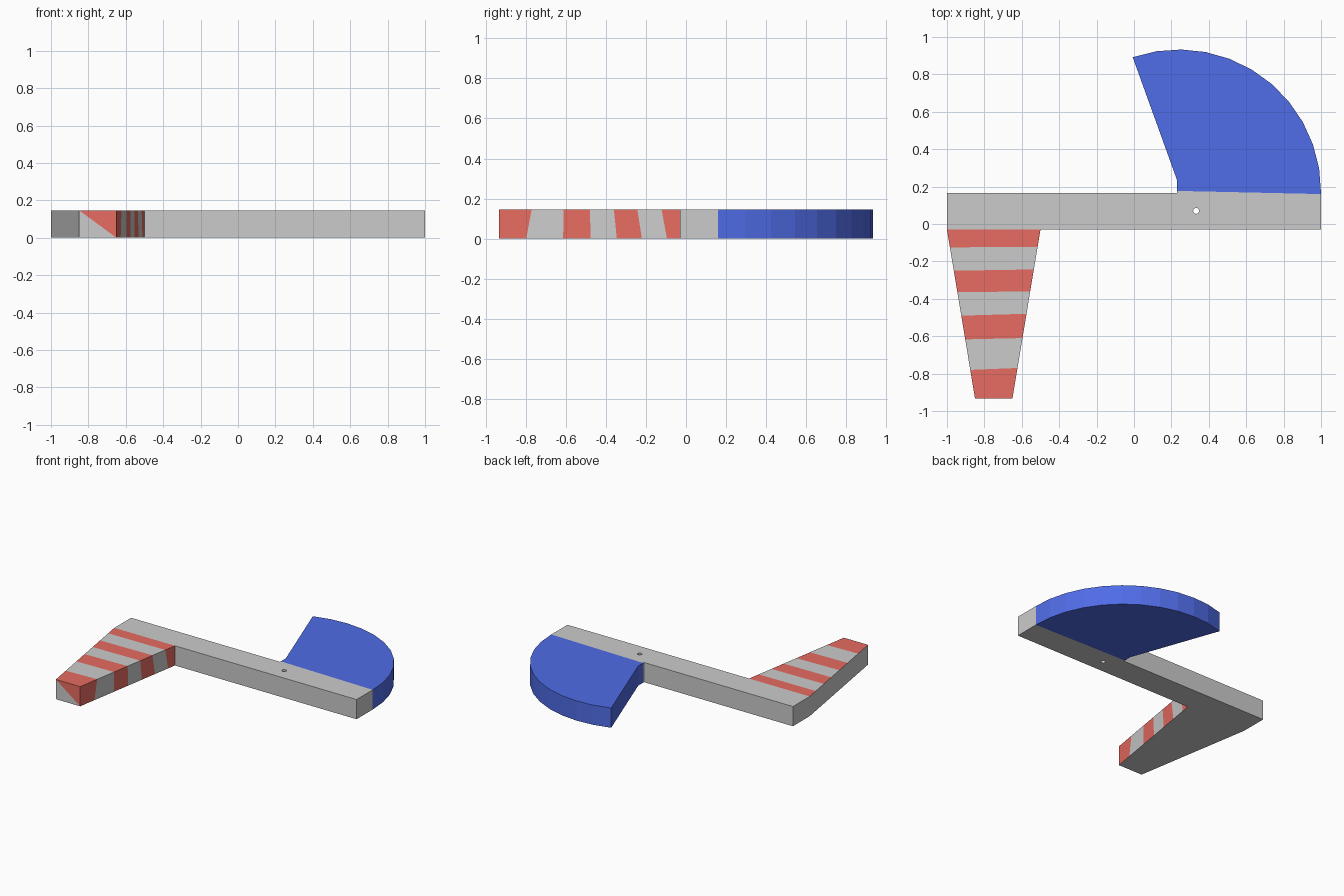
import bpy, bmesh
from math import radians, cos, sin

if "Cube" in bpy.data.objects:
    bpy.data.objects.remove(bpy.data.objects["Cube"])

H = 0.147


def material(name, rgb):
    m = bpy.data.materials.new(name)
    m.diffuse_color = (*rgb, 1)
    m.use_nodes = True
    m.node_tree.nodes["Principled BSDF"].inputs["Base Color"].default_value = m.diffuse_color
    return m


def finish(name, bm, mats=()):
    bmesh.ops.recalc_face_normals(bm, faces=bm.faces[:])
    mesh = bpy.data.meshes.new(name)
    bm.to_mesh(mesh)
    bm.free()
    for m in mats:
        mesh.materials.append(m)
    ob = bpy.data.objects.new(name, mesh)
    bpy.context.collection.objects.link(ob)
    return ob


def prism(name, profile, z0, z1, mats=()):
    bm = bmesh.new()
    face = bm.faces.new([bm.verts.new((x, y, z0)) for x, y in profile])
    top = bmesh.ops.extrude_face_region(bm, geom=[face])["geom"]
    bmesh.ops.translate(bm, vec=(0, 0, z1 - z0),
                        verts=[v for v in top if isinstance(v, bmesh.types.BMVert)])
    return finish(name, bm, mats)


grey = material("grey", (0.7, 0.7, 0.7))
red = material("red", (0.8, 0.15, 0.12))
blue = material("blue", (0.08, 0.15, 0.8))

# Long bar, its back edge meeting the blue sector
bar = prism("bar", [(-1, -0.03), (1, -0.03), (1, 0.16), (0.23, 0.177),
                    (0.23, 0.167), (-1, 0.167)], 0, H)

# Small pivot hole through the bar
hole = prism("hole_cutter", [(0.332 + 0.016 * cos(radians(a)), 0.07 + 0.016 * sin(radians(a)))
                             for a in range(0, 360, 30)], -0.1, H + 0.1)
hole.hide_render = True
hole.hide_set(True)
cut = bar.modifiers.new("pivot_hole", 'BOOLEAN')
cut.operation = 'DIFFERENCE'
cut.solver = 'EXACT'
cut.object = hole

# Blue sector: faceted arc around a hub at the bar's back edge
arc = [(0.24 + 0.76 * cos(radians(a)), 0.173 + 0.76 * sin(radians(a)))
       for a in [-0.6 + 9.96 * i for i in range(12)]]
prism("blue_sector", [(0.23, 0.177), (1, 0.16)] + arc + [(0.23, 0.235)], 0, H, [blue])

# Tapered striped arm: y of each stripe edge at top left, top right, bottom right
cuts = [(-0.03, -0.03, -0.03), (-0.125, -0.122, -0.095), (-0.25, -0.243, -0.22),
        (-0.365, -0.36, -0.345), (-0.49, -0.48, -0.475), (-0.617, -0.61, -0.613),
        (-0.78, -0.77, -0.797), (-0.933, -0.933, -0.933)]


def left_x(y):
    return -1 - (y + 0.03) * 0.15 / 0.903


def right_x(y):
    return -0.5 + (y + 0.03) * 0.15 / 0.903


bm = bmesh.new()
tl = [bm.verts.new((left_x(a), a, H)) for a, b, c in cuts]
tr = [bm.verts.new((right_x(b), b, H)) for a, b, c in cuts]
br = [bm.verts.new((right_x(c), c, 0)) for a, b, c in cuts]
bl = [bm.verts.new((left_x(y), y, 0)) for y in (-0.03, -0.933)]
for i in range(7):
    for p, q in ((tl, tr), (tr, br)):
        f = bm.faces.new((p[i], p[i + 1], q[i + 1], q[i]))
        f.material_index = 1 - i % 2
bm.faces.new(tl + bl[::-1])
bm.faces.new(br + bl[::-1])
bm.faces.new((tl[0], tr[0], br[0], bl[0]))
# Arm tip is split diagonally into red and grey
bm.faces.new((tl[-1], tr[-1], br[-1])).material_index = 1
bm.faces.new((tl[-1], br[-1], bl[1]))
finish("striped_arm", bm, [grey, red])
